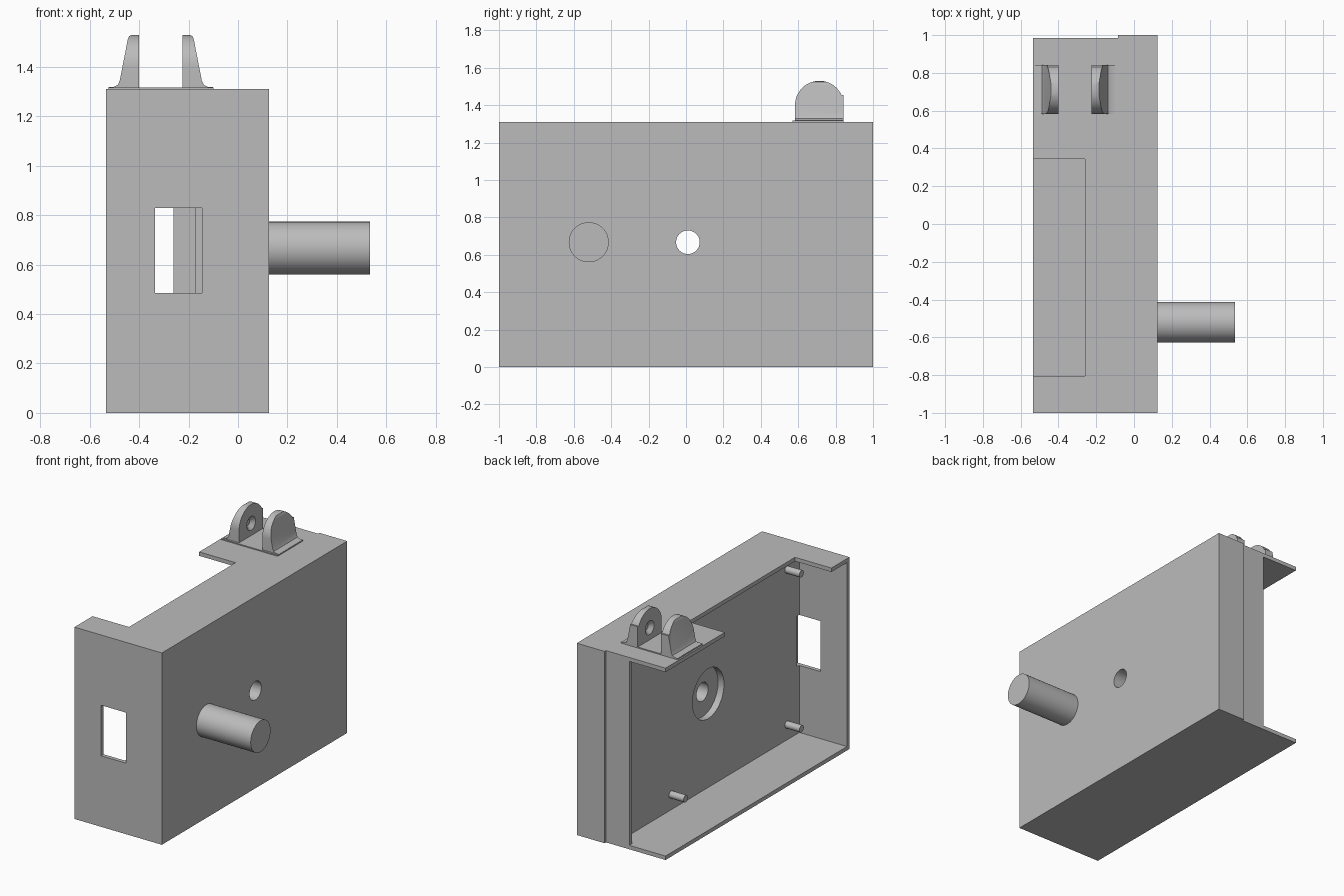
import bpy, bmesh, math
from mathutils import Matrix, Vector

cube = bpy.data.objects.get("Cube")
if cube:
    bpy.data.objects.remove(cube, do_unlink=True)

grey = bpy.data.materials.new("plain grey")
grey.use_nodes = True
colour = (0.5, 0.5, 0.5, 1)
grey.diffuse_color = colour
grey.node_tree.nodes["Principled BSDF"].inputs["Base Color"].default_value = colour


def finish(name, bm):
    bmesh.ops.recalc_face_normals(bm, faces=bm.faces)
    mesh = bpy.data.meshes.new(name)
    bm.to_mesh(mesh)
    bm.free()
    mesh.materials.append(grey)
    ob = bpy.data.objects.new(name, mesh)
    bpy.context.collection.objects.link(ob)
    return ob


def box(name, x, y, z):
    bm = bmesh.new()
    size = Matrix.Diagonal((x[1] - x[0], y[1] - y[0], z[1] - z[0], 1))
    middle = Vector((sum(x), sum(y), sum(z))) / 2
    bmesh.ops.create_cube(bm, size=1, matrix=Matrix.Translation(middle) @ size)
    return finish(name, bm)


def rod(name, x, y, z, r1, r2=None, sides=64):
    """Cylinder or cone lying along x."""
    bm = bmesh.new()
    place = Matrix.Translation((sum(x) / 2, y, z)) @ Matrix.Rotation(math.pi / 2, 4, 'Y')
    bmesh.ops.create_cone(bm, cap_ends=True, segments=sides, radius1=r1,
                          radius2=r1 if r2 is None else r2,
                          depth=x[1] - x[0], matrix=place)
    return finish(name, bm)


def prism(name, points, offset):
    bm = bmesh.new()
    face = bm.faces.new([bm.verts.new(p) for p in points])
    moved = bmesh.ops.extrude_face_region(bm, geom=[face])["geom"]
    bmesh.ops.translate(bm, vec=offset, verts=[v for v in moved if isinstance(v, bmesh.types.BMVert)])
    return finish(name, bm)


def select(ob):
    bpy.ops.object.select_all(action='DESELECT')
    ob.select_set(True)
    bpy.context.view_layer.objects.active = ob


def combine(ob, tool, operation='DIFFERENCE'):
    select(ob)
    mod = ob.modifiers.new("cut", 'BOOLEAN')
    mod.operation = operation
    mod.solver = 'EXACT'
    mod.object = tool
    bpy.ops.object.modifier_apply(modifier=mod.name)
    bpy.data.objects.remove(tool, do_unlink=True)


def smooth(ob, angle=30):
    select(ob)
    bpy.ops.object.shade_smooth_by_angle(angle=math.radians(angle))


# Housing: a block opened on its right side
LEFT, RIGHT, TOP, WALL = 0.125, -0.535, 1.31, 0.027
PLATE = -0.175
inside = (WALL, TOP - WALL)
housing = box("housing", (RIGHT, LEFT), (-1, 1), (0, TOP))
combine(housing, box("back_step", (-1, -0.085), (0.985, 1.2), (-1, 2)))
combine(housing, box("cavity", (-1, PLATE), (-1 + WALL, 0.957), inside))
combine(housing, box("back_opening", (-1, -0.262), (0.9, 1.3), inside))
combine(housing, box("top_notch", (-1, -0.26), (-0.805, 0.345), (1.2, 1.5)))
combine(housing, box("front_window", (-0.335, -0.145), (-1.2, -0.95), (0.485, 0.83)))
combine(housing, rod("recess", (-0.4, PLATE + 0.045), 0.01, 0.667, 0.17))
combine(housing, rod("through_hole", (-0.5, 0.5), 0.01, 0.667, 0.063))
smooth(housing)

# Side shaft
smooth(rod("shaft", (LEFT - 0.02, 0.535), -0.52, 0.667, 0.107))

# Mounting pins inside the housing
for side, y in (("front", -0.84), ("back", 0.41)):
    for level, z in (("lower", 0.132), ("upper", 1.19)):
        smooth(rod(f"{side}_{level}_pin", (PLATE - 0.11, PLATE + 0.01), y, z, 0.024, sides=24))

# Hinge ears with flared feet, mirrored about the hinge centre
HINGE_X, HINGE_Y, HINGE_Z = -0.3125, 0.713, 1.4
section = [(0.0875, 1.305), (0.0875, 1.53), (0.118, 1.53), (0.128, 1.525),
           (0.134, 1.51), (0.166, 1.345), (0.174, 1.328), (0.19, 1.32),
           (0.212, 1.318), (0.212, 1.305)]
for name, s in (("left_ear", 1), ("right_ear", -1)):
    ear = prism(name, [(HINGE_X + s * x, 0.58, z) for x, z in section], (0, 0.262, 0))
    # Rounded outline seen from the side
    arc = [(HINGE_Y + 0.13 * math.cos(a), HINGE_Z + 0.13 * math.sin(a))
           for a in (math.radians(25 + i * 155 / 28) for i in range(29))]
    outline = [(0.842, 1.3), (0.842, 1.455)] + arc + [(0.583, 1.3)]
    combine(ear, prism("ear_outline", [(-1, y, z) for y, z in outline], (2, 0, 0)), 'INTERSECT')
    # Shallow conical socket on the inner face
    inner = HINGE_X + s * 0.0875
    ends = sorted((inner - s * 0.01, inner + s * 0.025))
    radii = (0.058, 0.02) if s > 0 else (0.02, 0.058)
    combine(ear, rod("socket", ends, HINGE_Y, HINGE_Z, *radii, sides=32))
    smooth(ear, 35)

# Thin pad beneath the ears
box("hinge_pad", (-0.525, -0.1), (0.57, 0.842), (1.3, 1.317))
